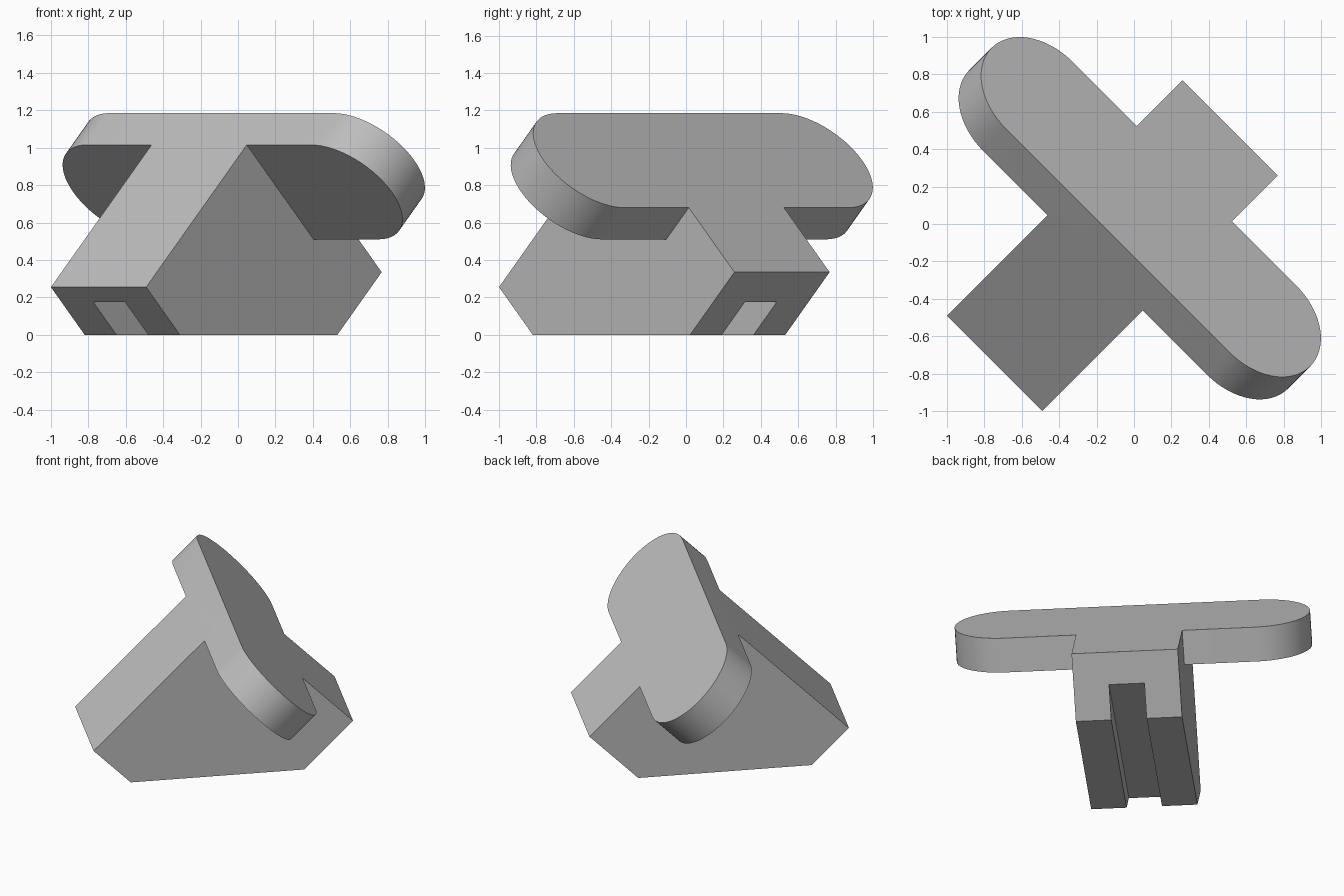
import bpy, bmesh
from math import sin, cos, pi, radians, sqrt
from mathutils import Matrix, Vector

old = bpy.data.objects.get("Cube")
if old:
    bpy.data.objects.remove(old, do_unlink=True)

HALF = 0.36            # half width of the stand
ACROSS, DEEP = 1.202, 1.315   # tilted block sides
PEAK_V, PEAK_Z = -0.124, 1.185
GROUND = PEAK_Z * sqrt(2)     # ground line: across + depth
CHANNEL = GROUND - 0.175 * sqrt(2)

mat = bpy.data.materials.new("plain grey")
mat.use_nodes = True
grey = (0.52, 0.52, 0.52, 1)
mat.diffuse_color = grey
mat.node_tree.nodes["Principled BSDF"].inputs["Base Color"].default_value = grey


def prism(name, points, sweep):
    """Extrude a closed planar outline along a vector."""
    bm = bmesh.new()
    face = bm.faces.new([bm.verts.new(p) for p in points])
    out = bmesh.ops.extrude_face_region(bm, geom=[face])
    bmesh.ops.translate(bm, vec=Vector(sweep),
                        verts=[g for g in out["geom"] if isinstance(g, bmesh.types.BMVert)])
    bmesh.ops.recalc_face_normals(bm, faces=bm.faces)
    mesh = bpy.data.meshes.new(name)
    bm.to_mesh(mesh)
    bm.free()
    mesh.materials.append(mat)
    ob = bpy.data.objects.new(name, mesh)
    bpy.context.collection.objects.link(ob)
    return ob


def side_prism(name, profile, half):
    """Outline given as (across, depth), swept over the width."""
    return prism(name, [(-half, a, -d) for a, d in profile], (2 * half, 0, 0))


# Wedge stand: tilted block cut off by the ground
stand = side_prism("wedge_stand", [(0, 0), (ACROSS, 0), (ACROSS, GROUND - ACROSS),
                                   (GROUND - DEEP, DEEP), (0, DEEP)], HALF)

# Round-ended bar, flush with the two upper faces of the stand
r, reach = 0.357, 0.847
outline = []
for side in (1, -1):
    for i in range(33):
        t = pi * i / 32 - pi / 2
        outline.append((side * (reach + r * cos(t)), r + side * r * sin(t), 0))
bar = prism("round_ended_bar", outline, (0, 0, -0.24))

# Channel running along the underside
channel = side_prism("channel_cutter", [(-0.5, CHANNEL + 0.5), (CHANNEL + 0.5, -0.5), (2.2, 2.2)], 0.12)

for helper, how in ((bar, "UNION"), (channel, "DIFFERENCE")):
    helper.hide_render = True
    mod = stand.modifiers.new(helper.name, "BOOLEAN")
    mod.object, mod.operation, mod.solver = helper, how, "EXACT"

# Bake the joined shape and merge flat neighbours
bpy.context.view_layer.update()
mesh = bpy.data.meshes.new_from_object(stand.evaluated_get(bpy.context.evaluated_depsgraph_get()))
stand.modifiers.clear()
stand.data = mesh
for helper in (bar, channel):
    bpy.data.objects.remove(helper, do_unlink=True)

bm = bmesh.new()
bm.from_mesh(mesh)
bmesh.ops.dissolve_limit(bm, angle_limit=radians(0.5), verts=bm.verts, edges=bm.edges)

# Tilt onto the ground and turn to the diagonal
k = sqrt(0.5)
bm.transform(Matrix(((k, 0.5, 0.5, PEAK_V * k),
                     (-k, 0.5, 0.5, PEAK_V * k),
                     (0, -k, k, PEAK_Z),
                     (0, 0, 0, 1))))
bm.to_mesh(mesh)
bm.free()

bpy.ops.object.select_all(action="DESELECT")
stand.select_set(True)
bpy.context.view_layer.objects.active = stand
bpy.ops.object.shade_smooth_by_angle(angle=radians(30))
